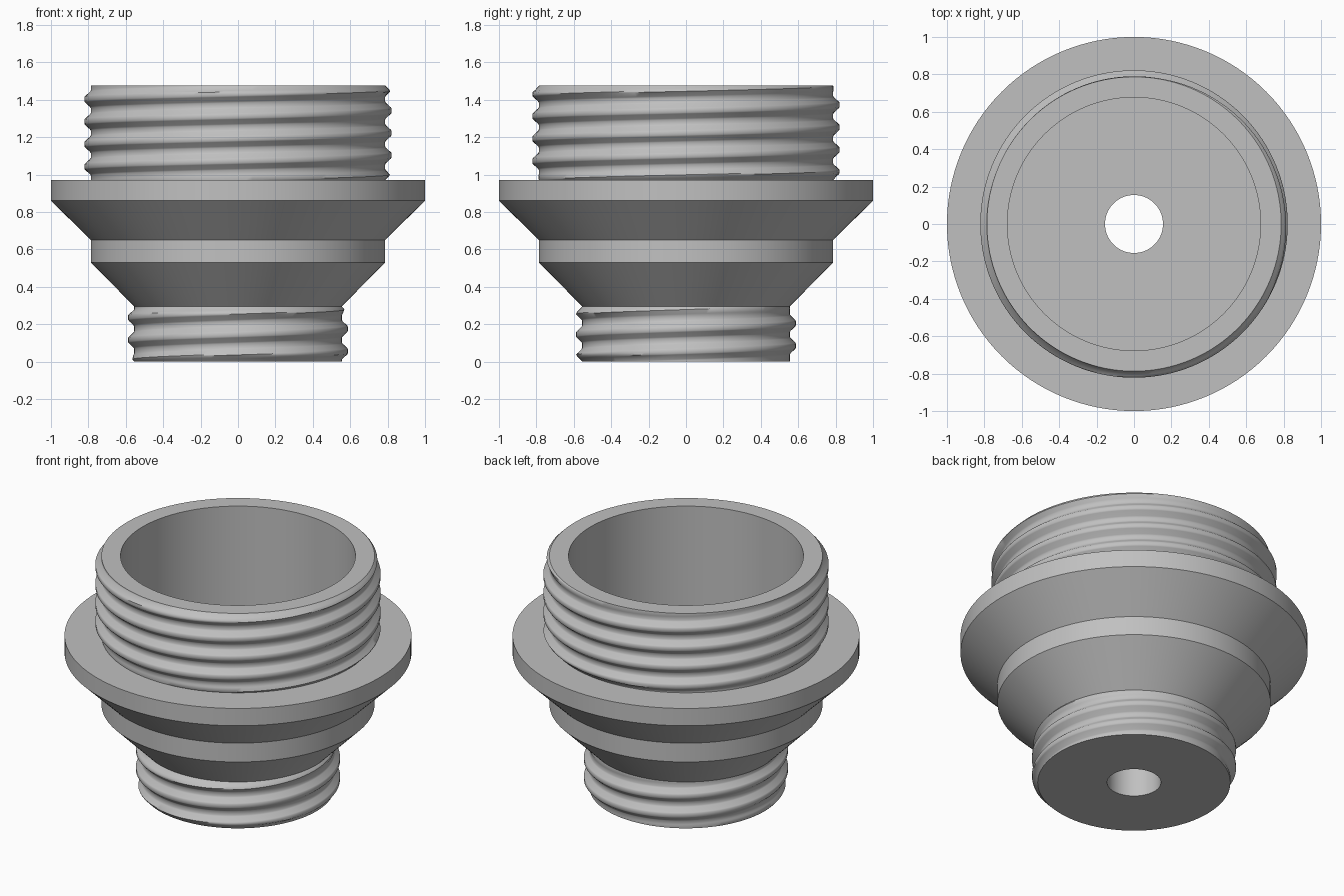
import bpy, bmesh
from math import cos, sin, tau, radians

SEGMENTS = 128
PITCH = 0.12

if "Cube" in bpy.data.objects:
    bpy.data.objects.remove(bpy.data.objects["Cube"], do_unlink=True)

grey = bpy.data.materials.new("plain grey")
grey.use_nodes = True
colour = (0.53, 0.53, 0.53, 1)
grey.diffuse_color = colour
grey.node_tree.nodes["Principled BSDF"].inputs["Base Color"].default_value = colour


def revolve(name, count, point, smooth_angle):
    """Sweep rows of (radius, height) = point(row, turn) around z."""
    bm = bmesh.new()
    grid = []
    for s in range(SEGMENTS + 1):
        turn = s / SEGMENTS
        column = []
        for row in range(count):
            r, z = point(row, turn)
            column.append(bm.verts.new((r * cos(tau * turn), r * sin(tau * turn), z)))
        grid.append(column)
    for a, b in zip(grid, grid[1:]):
        for i in range(count - 1):
            bm.faces.new((a[i], b[i], b[i + 1], a[i + 1]))
    # Close the seam and remove rows squashed flat at the ends
    bmesh.ops.remove_doubles(bm, verts=bm.verts, dist=0.0001)
    mesh = bpy.data.meshes.new(name)
    bm.to_mesh(mesh)
    bm.free()
    mesh.materials.append(grey)
    obj = bpy.data.objects.new(name, mesh)
    bpy.context.collection.objects.link(obj)
    bpy.ops.object.select_all(action="DESELECT")
    bpy.context.view_layer.objects.active = obj
    obj.select_set(True)
    bpy.ops.object.shade_smooth_by_angle(angle=radians(smooth_angle))
    return obj


def lathe(name, profile):
    return revolve(name, len(profile), lambda row, turn: profile[row], 30)


# Height of the thread across one pitch, measured from the crest centre
RIDGE = [(0, 1), (0.09, 1), (0.14, 0.88), (0.34, 0.12), (0.4, 0),
         (0.6, 0), (0.66, 0.12), (0.86, 0.88), (0.91, 1)]


def thread(name, core, depth, bottom, top, crest):
    """Right-handed thread; crest is the height of one ridge at -x."""
    start = crest - PITCH / 2
    while start > bottom - PITCH:
        start -= PITCH
    turns = int((top - start) / PITCH) + 2

    def point(row, turn):
        lap, step = divmod(row, len(RIDGE))
        offset, ridge = RIDGE[step]
        raw = start + PITCH * (lap + offset + turn)
        z = min(max(raw, bottom), top)
        # Ridges run out at both ends
        fade = min(1, (z - bottom) / 0.035, (top - z) / 0.035)
        return core + depth * ridge * fade, z

    return revolve(name, turns * len(RIDGE), point, 50)


# Stepped outer body between the two threads
lathe("flanged_body", [(0.555, 0.295), (0.787, 0.53), (0.787, 0.65),
                       (1, 0.86), (1, 0.97), (0.787, 0.97)])

# Top rim, wide bore, floor, narrow outlet and bottom face
lathe("bore_and_end_faces", [(0.787, 1.475), (0.677, 1.475), (0.677, 0.53),
                             (0.155, 0.53), (0.155, 0), (0.555, 0)])

thread("upper_thread", 0.787, 0.035, 0.97, 1.475, 1.042)
thread("lower_thread", 0.555, 0.033, 0, 0.295, 0.115)
